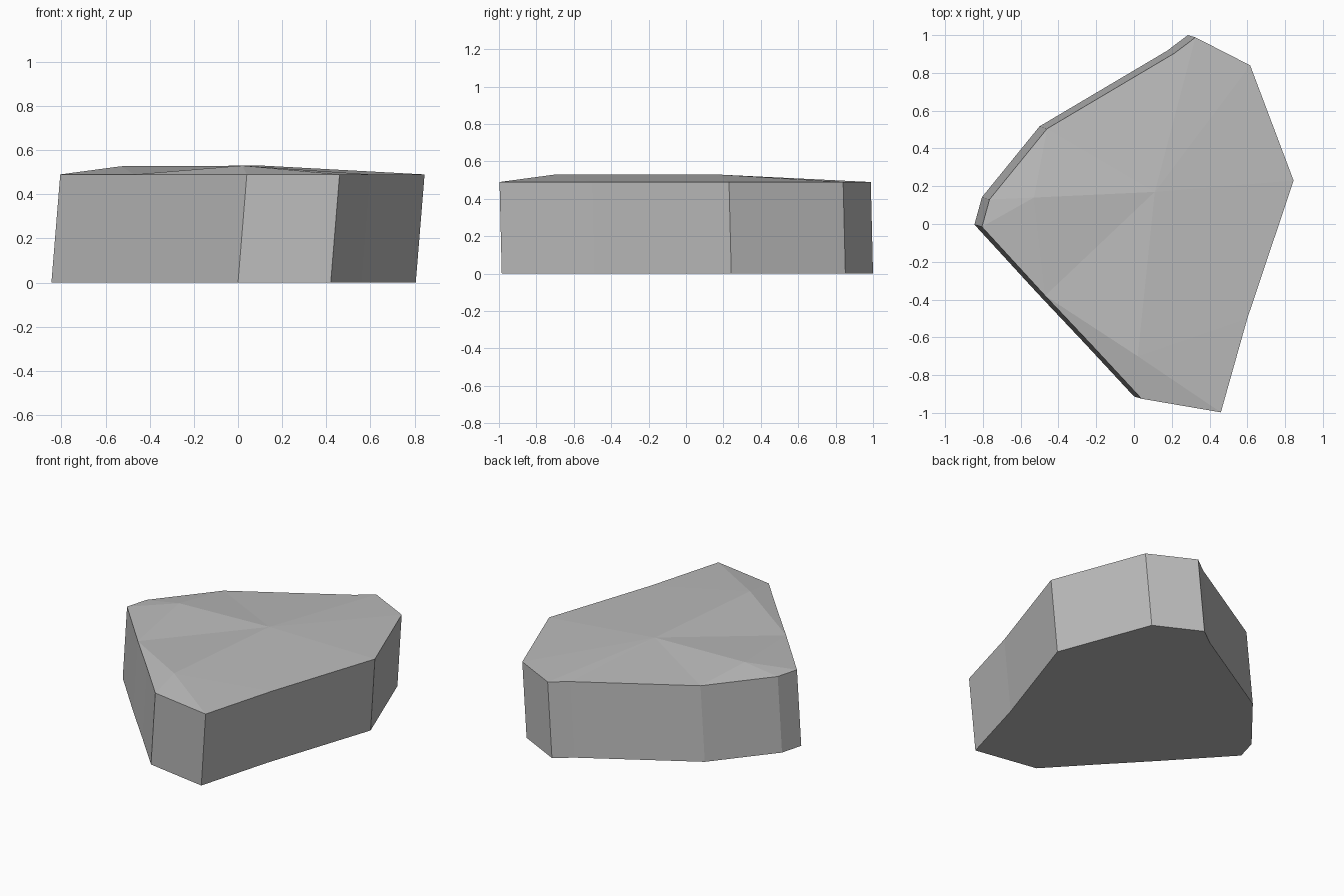
import bpy, bmesh
from mathutils import Vector

cube = bpy.data.objects.get("Cube")
if cube:
    bpy.data.objects.remove(cube)

# Stone colour
stone = bpy.data.materials.new("stone grey")
stone.use_nodes = True
GREY = (0.5, 0.5, 0.5, 1)
stone.diffuse_color = GREY
stone.node_tree.nodes["Principled BSDF"].inputs["Base Color"].default_value = GREY

# Outline of the upper rim, clockwise from the right-hand corner
RIM_Z = 0.49
RIM = [(-.805, -.015), (-.765, .13), (-.46, .505), (.215, .905),
       (.325, .988), (.615, .84), (.845, .23), (.60, -.50),
       (.46, -.997), (.04, -.925), (-.22, -.645), (-.47, -.38)]
LEAN = Vector((-.04, .012, -RIM_Z))      # rim to base

bm = bmesh.new()
rim = [bm.verts.new((x, y, RIM_Z)) for x, y in RIM]
base = [bm.verts.new(v.co + LEAN) for v in rim]
n = len(rim)

# Leaning walls and flat underside
for i in range(n):
    j = (i + 1) % n
    bm.faces.new((rim[i], rim[j], base[j], base[i]))
bm.faces.new(base)

# Three low crests, each fanned out to a stretch of the rim
middle = bm.verts.new((.11, .17, .53))
side = bm.verts.new((-.53, .14, .527))
front = bm.verts.new((.02, -.70, .53))


def fan(crest, first, last):
    for i in range(first, last):
        bm.faces.new((crest, rim[i % n], rim[(i + 1) % n]))


fan(middle, 2, 7)
fan(front, 7, 11)
fan(side, 11, 14)

# Triangles bridging the crests
bm.faces.new((side, rim[2], middle))
bm.faces.new((side, middle, rim[11]))
bm.faces.new((middle, rim[7], front))
bm.faces.new((middle, front, rim[11]))

bmesh.ops.recalc_face_normals(bm, faces=bm.faces)
mesh = bpy.data.meshes.new("flat_rock")
bm.to_mesh(mesh)
bm.free()
mesh.materials.append(stone)
rock = bpy.data.objects.new("flat_rock", mesh)
bpy.context.collection.objects.link(rock)
